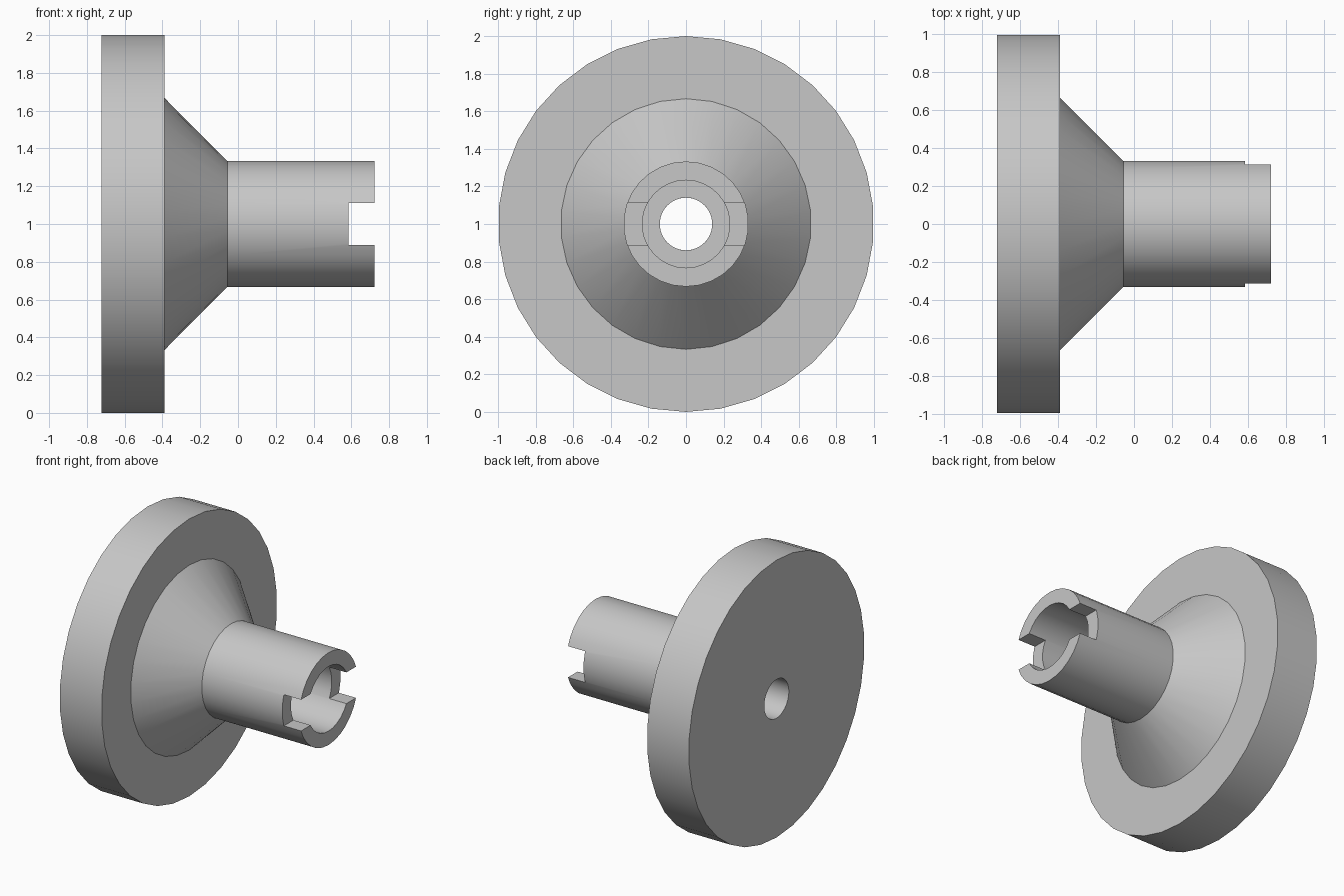
import bpy
import bmesh
from math import sin, cos, tau, radians

if "Cube" in bpy.data.objects:
    bpy.data.objects.remove(bpy.data.objects["Cube"], do_unlink=True)

AXIS_Z = 1.0
BORE, SOCKET, HUB, CONE = 0.14, 0.233, 0.333, 0.667
BACK, DISC_FRONT, CONE_END, TIP = -0.722, -0.389, -0.056, 0.722
SLOT_FLOOR, SLOT_WIDTH = 0.585, 0.225

grey = bpy.data.materials.new("plain grey")
grey.use_nodes = True
colour = (0.57, 0.57, 0.57, 1)
grey.diffuse_color = colour
grey.node_tree.nodes["Principled BSDF"].inputs["Base Color"].default_value = colour


def lathe(name, profile, sides):
    """Spin a closed (x, radius) profile around the horizontal axis."""
    bm = bmesh.new()
    rings = [[bm.verts.new((x, r * sin(tau * i / sides), AXIS_Z + r * cos(tau * i / sides)))
              for i in range(sides)] for x, r in profile]
    for k, ring in enumerate(rings):
        following = rings[(k + 1) % len(rings)]
        for i in range(sides):
            j = (i + 1) % sides
            bm.faces.new((ring[i], ring[j], following[j], following[i]))
    bmesh.ops.recalc_face_normals(bm, faces=bm.faces)
    mesh = bpy.data.meshes.new(name)
    bm.to_mesh(mesh)
    bm.free()
    mesh.materials.append(grey)
    obj = bpy.data.objects.new(name, mesh)
    bpy.context.collection.objects.link(obj)
    return obj


def activate(obj):
    bpy.ops.object.select_all(action='DESELECT')
    obj.select_set(True)
    bpy.context.view_layer.objects.active = obj


# Wide disc with a central bore
disc = lathe("disc", [(BACK, BORE), (BACK, 1), (DISC_FRONT, 1), (DISC_FRONT, BORE)], 34)

# Tapered collar and tubular hub, with a wider socket inside the tube
hub = lathe("tapered_hub", [(DISC_FRONT, BORE), (DISC_FRONT, CONE), (CONE_END, HUB),
                            (TIP, HUB), (TIP, SOCKET), (CONE_END, SOCKET),
                            (CONE_END, BORE)], 30)

# Cross slot through the end of the hub
bpy.ops.mesh.primitive_cube_add(size=1, location=(SLOT_FLOOR + 0.2, 0, AXIS_Z))
cutter = bpy.context.object
cutter.name = "slot_cutter"
cutter.scale = (0.4, 1, SLOT_WIDTH)
cutter.hide_render = True
cutter.data.materials.append(grey)
activate(hub)
cut = hub.modifiers.new("slot", 'BOOLEAN')
cut.operation = 'DIFFERENCE'
cut.solver = 'EXACT'
cut.object = cutter
bpy.ops.object.modifier_apply(modifier=cut.name)
bpy.data.objects.remove(cutter, do_unlink=True)

# Smooth round walls, crisp rims
for part in (disc, hub):
    activate(part)
    bpy.ops.object.shade_smooth_by_angle(angle=radians(30))
